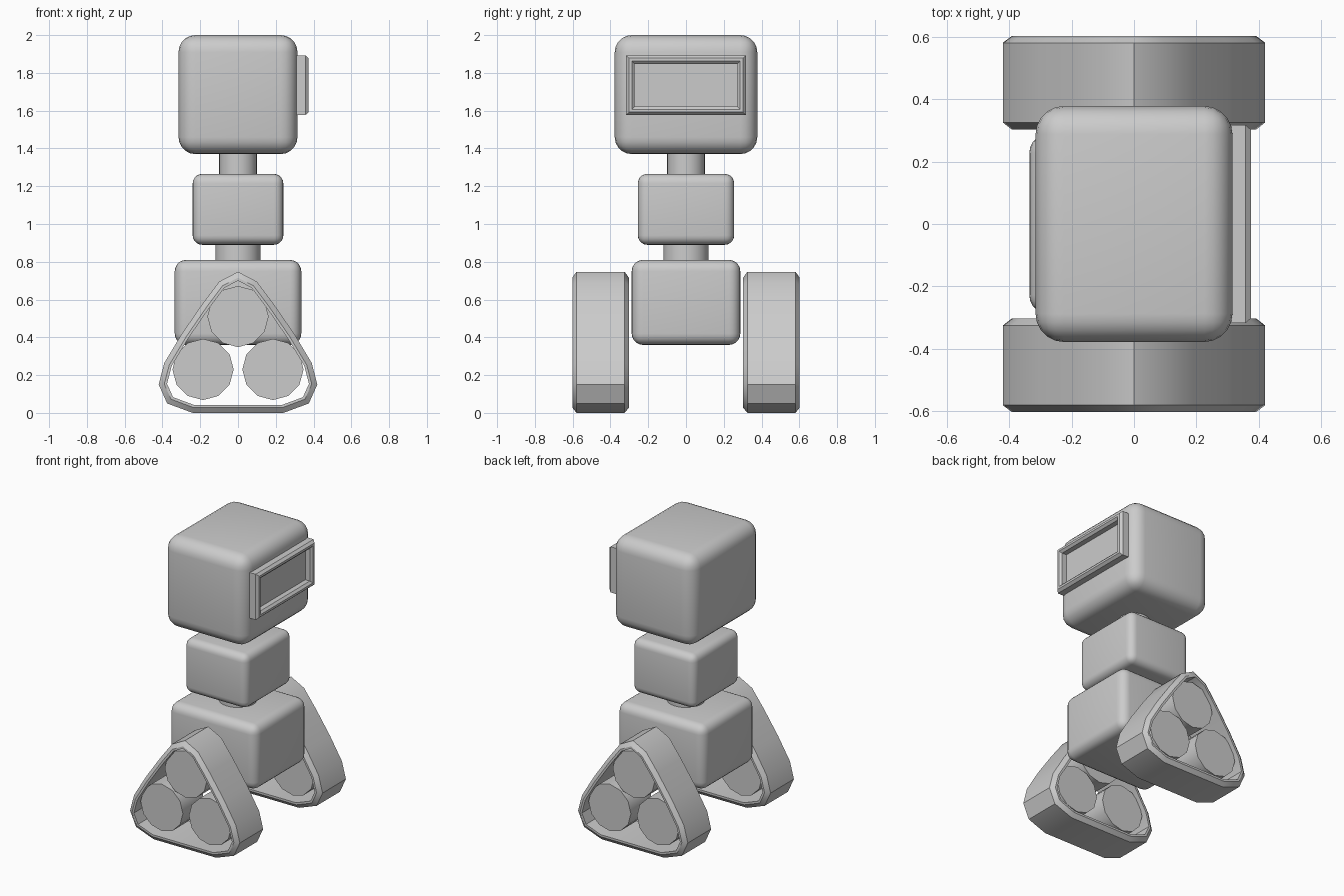
import bpy, bmesh, math
from mathutils import Vector

if "Cube" in bpy.data.objects:
    bpy.data.objects.remove(bpy.data.objects["Cube"])


def finish(name, bm, angle=35):
    bmesh.ops.recalc_face_normals(bm, faces=bm.faces)
    me = bpy.data.meshes.new(name)
    bm.to_mesh(me)
    bm.free()
    ob = bpy.data.objects.new(name, me)
    bpy.context.collection.objects.link(ob)
    bpy.ops.object.select_all(action='DESELECT')
    bpy.context.view_layer.objects.active = ob
    ob.select_set(True)
    bpy.ops.object.shade_smooth_by_angle(angle=math.radians(angle))
    return ob


def rounded_box(name, size, z0, z1, radius):
    bm = bmesh.new()
    bmesh.ops.create_cube(bm, size=1)
    for v in bm.verts:
        v.co = (v.co.x * size[0], v.co.y * size[1], (z0 + z1) / 2 + v.co.z * (z1 - z0))
    bmesh.ops.bevel(bm, geom=bm.edges[:], offset=radius, segments=5, profile=0.5, affect='EDGES')
    return finish(name, bm)


def post(name, radius, z0, z1):
    bm = bmesh.new()
    bmesh.ops.create_cone(bm, cap_ends=True, segments=32, radius1=radius, radius2=radius, depth=z1 - z0)
    bmesh.ops.translate(bm, vec=(0, 0, (z0 + z1) / 2), verts=bm.verts)
    return finish(name, bm)


def loft(name, loops, closed, angle=35):
    """Bridge successive point loops; close into a ring or cap both ends."""
    bm = bmesh.new()
    rings = [[bm.verts.new(p) for p in loop] for loop in loops]
    pairs = list(zip(rings, rings[1:]))
    if closed:
        pairs.append((rings[-1], rings[0]))
    else:
        bm.faces.new(rings[0])
        bm.faces.new(rings[-1])
    for a, b in pairs:
        for i in range(len(a)):
            j = (i + 1) % len(a)
            bm.faces.new((a[i], a[j], b[j], b[i]))
    return finish(name, bm, angle)


def inset(points, d):
    """Mitred inward offset of a clockwise outline."""
    out = []
    n = len(points)
    for i in range(n):
        p = Vector(points[i])
        e1 = (p - Vector(points[i - 1])).normalized()
        e2 = (Vector(points[(i + 1) % n]) - p).normalized()
        n1, n2 = Vector((e1.y, -e1.x)), Vector((e2.y, -e2.x))
        out.append(p + (n1 + n2) * d / (1 + n1.dot(n2)))
    return out


# Body stack
rounded_box("head", (0.63, 0.755), 1.37, 2.0, 0.09)
post("neck", 0.10, 1.24, 1.40)
rounded_box("torso", (0.48, 0.51), 0.89, 1.265, 0.05)
post("waist", 0.12, 0.78, 0.92)
rounded_box("base", (0.67, 0.575), 0.36, 0.81, 0.06)

# Visor frame with recessed screen on the +x face
visor = []
for d, x in ((0.0, 0.29), (0.0, 0.357), (0.015, 0.374), (0.03, 0.374), (0.045, 0.36), (0.045, 0.325)):
    hy, hz = 0.317 - d, 0.158 - d
    visor.append([(x, sy * hy, 1.735 + sz * hz) for sy, sz in ((-1, -1), (1, -1), (1, 1), (-1, 1))])
loft("visor", visor, False, 20)

# Triangular tracks: half outline mirrored, hollow band with chamfered rims
half = [(0.10, 0.695), (0.19, 0.575), (0.30, 0.415), (0.39, 0.265),
        (0.42, 0.15), (0.375, 0.05), (0.24, 0.0)]
outline = [(0, 0.747)] + half + [(-x, z) for x, z in reversed(half)]
section = ((0.0, 0.325), (0.0, 0.58), (0.028, 0.602), (0.042, 0.602), (0.042, 0.302), (0.028, 0.302))
for side, label in ((-1, "front"), (1, "back")):
    loops = [[(p[0], side * y, p[1]) for p in inset(outline, d)] for d, y in section]
    loft(label + "_track", loops, True)
    # Three wheels inside each track
    for i, (x, z) in enumerate(((-0.185, 0.23), (0.185, 0.23), (0, 0.51))):
        ring = [(x + 0.162 * math.cos(a * math.pi / 6), z + 0.162 * math.sin(a * math.pi / 6))
                for a in range(12)]
        loft(f"{label}_wheel_{i + 1}",
             [[(px, side * y, pz) for px, pz in ring] for y in (0.335, 0.57)], False)
